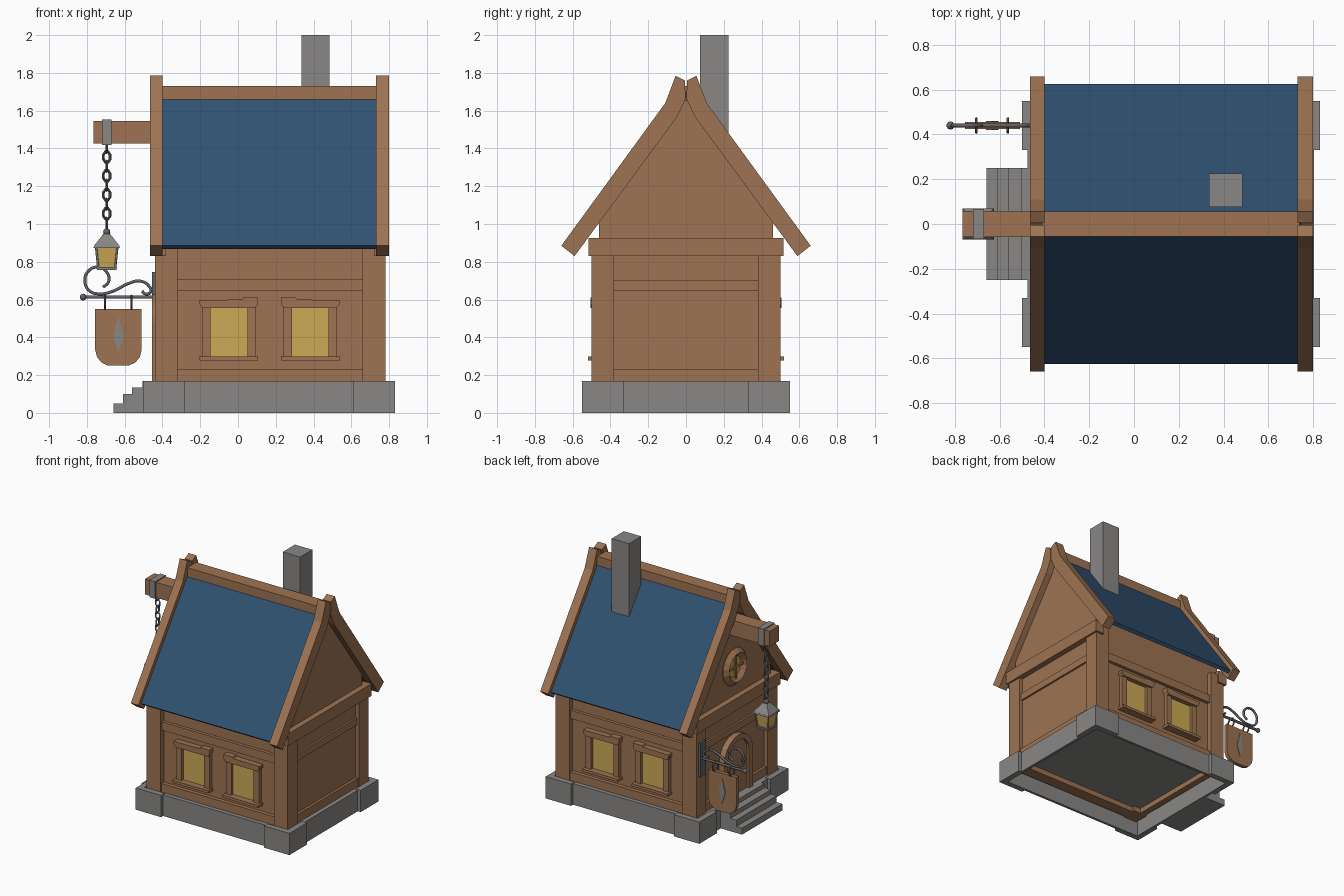
import bpy, bmesh, math
from mathutils import Matrix, Vector

if "Cube" in bpy.data.objects:
    bpy.data.objects.remove(bpy.data.objects["Cube"])


def mat(name, r, g, b):
    m = bpy.data.materials.new(name)
    m.diffuse_color = (r, g, b, 1)
    m.use_nodes = True
    m.node_tree.nodes["Principled BSDF"].inputs["Base Color"].default_value = m.diffuse_color
    return m


WOOD = mat("brown wood", .342, .172, .085)
STONE = mat("grey stone", .25, .242, .238)
BLUE = mat("blue roof", .03, .083, .168)
GLASS = mat("yellow glass", .61, .40, .093)
METAL = mat("dark metal", .12, .124, .135)


def finish(name, bm, material, smooth=False):
    bmesh.ops.recalc_face_normals(bm, faces=bm.faces)
    me = bpy.data.meshes.new(name)
    bm.to_mesh(me)
    bm.free()
    me.materials.append(material)
    ob = bpy.data.objects.new(name, me)
    bpy.context.collection.objects.link(ob)
    for p in me.polygons:
        p.use_smooth = smooth
    return ob


def prism(name, pts, axis, a, b, material):
    """Extrude a 2D profile along x, y or z between a and b."""
    put = {'x': lambda u, v, t: (t, u, v), 'y': lambda u, v, t: (u, t, v),
           'z': lambda u, v, t: (u, v, t)}[axis]
    bm = bmesh.new()
    lo = [bm.verts.new(put(u, v, a)) for u, v in pts]
    hi = [bm.verts.new(put(u, v, b)) for u, v in pts]
    bm.faces.new(lo)
    bm.faces.new(hi)
    for i in range(len(pts)):
        j = (i + 1) % len(pts)
        bm.faces.new((lo[i], lo[j], hi[j], hi[i]))
    return finish(name, bm, material)


def box(name, x0, x1, y0, y1, z0, z1, material):
    return prism(name, [(x0, y0), (x1, y0), (x1, y1), (x0, y1)], 'z', z0, z1, material)


def cone(name, seg, r1, r2, z0, z1, x, y, material):
    bm = bmesh.new()
    bmesh.ops.create_cone(bm, cap_ends=True, segments=seg, radius1=r1, radius2=r2, depth=z1 - z0,
                          matrix=Matrix.Translation((x, y, (z0 + z1) / 2)) @ Matrix.Rotation(math.pi / 4, 4, 'Z'))
    return finish(name, bm, material)


def ball(name, loc, r, material):
    bm = bmesh.new()
    bmesh.ops.create_uvsphere(bm, u_segments=10, v_segments=6, radius=r, matrix=Matrix.Translation(loc))
    return finish(name, bm, material, True)


def ring(name, loc, ru, rv, minor, plane, material, seg=8, sides=5):
    """Torus standing in the xz or yz plane, with radii ru across and rv up."""
    bm = bmesh.new()
    d = Vector((1, 0, 0)) if plane == 'xz' else Vector((0, 1, 0))
    n, up = Vector((0, 1, 0)) if plane == 'xz' else Vector((1, 0, 0)), Vector((0, 0, 1))
    rows = []
    for i in range(seg):
        t = 2 * math.pi * (i + .5) / seg
        out = d * math.cos(t) + up * math.sin(t)
        c = Vector(loc) + d * ru * math.cos(t) + up * rv * math.sin(t)
        rows.append([bm.verts.new(c + minor * (out * math.cos(s) + n * math.sin(s)))
                     for s in (2 * math.pi * k / sides for k in range(sides))])
    for i in range(seg):
        for k in range(sides):
            a, b, k2 = rows[i], rows[(i + 1) % seg], (k + 1) % sides
            bm.faces.new((a[k], a[k2], b[k2], b[k]))
    return finish(name, bm, material)


def tube(name, pts, r, material):
    cu = bpy.data.curves.new(name, 'CURVE')
    cu.dimensions, cu.bevel_depth, cu.bevel_resolution, cu.resolution_u = '3D', r, 1, 6
    cu.use_fill_caps = True
    sp = cu.splines.new('BEZIER')
    sp.bezier_points.add(len(pts) - 1)
    for bp, p in zip(sp.bezier_points, pts):
        bp.co = p
        bp.handle_left_type = bp.handle_right_type = 'AUTO'
    cu.materials.append(material)
    ob = bpy.data.objects.new(name, cu)
    bpy.context.collection.objects.link(ob)
    bpy.ops.object.select_all(action='DESELECT')
    ob.select_set(True)
    bpy.context.view_layer.objects.active = ob
    bpy.ops.object.convert(target='MESH')


# stone foundation: hollow ring, corner blocks, floor and steps
for s, n in ((-1, "front"), (1, "back")):
    box("foundation_" + n, -.475, .805, *sorted((s * .505, s * .525)), 0, .165, STONE)
    for X, d, side in ((-.5, 1, "left"), (.83, -1, "right")):
        Y, t, w = s * .55, .045, .22
        prism(f"corner_stone_{n}_{side}",
              [(X, Y), (X + d * w, Y), (X + d * w, Y - s * t), (X + d * t, Y - s * t),
               (X + d * t, Y - s * w), (X, Y - s * w)], 'z', 0, .17, STONE)
box("foundation_left", -.475, -.455, -.525, .525, 0, .165, STONE)
box("foundation_right", .785, .805, -.525, .525, 0, .165, STONE)
box("floor", -.46, .79, -.51, .51, .15, .164, STONE)
for i, (x, z) in enumerate(((-.66, .05), (-.61, .1), (-.56, .135), (-.505, .168))):
    box(f"step_{i}", x, -.46, -.25, .25, 0, z, STONE)

# wall body with both gables
prism("walls", [(-.46, .16), (.46, .16), (.46, 1.04), (0, 1.66), (-.46, 1.04)], 'x', -.41, .75, WOOD)

# timber frame
for s, n in ((-1, "front"), (1, "back")):
    y = lambda a, b: sorted((s * a, s * b))
    box("post_left_" + n, -.44, -.32, *y(.38, .5), .11, .9, WOOD)
    box("post_right_" + n, .66, .78, *y(.38, .5), .11, .9, WOOD)
    box("sill_beam_" + n, -.33, .67, *y(.40, .49), .11, .23, WOOD)
    box("rail_" + n, -.33, .67, *y(.45, .485), .645, .71, WOOD)
for x0, x1, xr, xt, n in ((-.38, -.43, -.425, -.455, "left"), (.72, .77, .765, .795, "right")):
    x = lambda a, b: sorted((a, b))
    box("sill_beam_" + n, *x(x0, x1), -.39, .39, .11, .23, WOOD)
    box("rail_" + n, *x(x0, xr), -.39, .39, .645, .70, WOOD)
    box("tie_beam_" + n, *x(x0, xt), -.515, .515, .83, .925, WOOD)

# roof slabs, ridge beam and splayed gable boards
for s, n in ((-1, "front"), (1, "back")):
    prism("roof_" + n, [(s * a, b) for a, b in ((.625, .885), (.605, .868), (.0, 1.67), (.0, 1.70), (.04, 1.68))],
          'x', -.41, .74, BLUE)
    board = [(s * a, b) for a, b in ((.66, .885), (.11, 1.64), (.055, 1.785), (.005, 1.76),
                                     (.003, 1.66), (.045, 1.57), (.59, .83))]
    prism("gable_board_left_" + n, board, 'x', -.465, -.40, WOOD)
    prism("gable_board_right_" + n, board, 'x', .73, .80, WOOD)
box("ridge_beam", -.41, .74, -.055, .055, 1.64, 1.73, WOOD)
box("chimney", .335, .485, .075, .225, 1.38, 2.0, STONE)

# windows on the front and back
for s, n in ((-1, "front"), (1, "back")):
    y = lambda a, b: sorted((s * a, s * b))
    for cx, m, side in ((-.048, 1, "left"), (.382, -1, "right")):
        nm = f"window_{n}_{side}_"
        box(nm + "glass", cx - .1, cx + .1, *y(.455, .468), .295, .56, GLASS)
        box(nm + "jamb_a", cx - .143, cx - .097, *y(.455, .49), .295, .57, WOOD)
        box(nm + "jamb_b", cx + .097, cx + .143, *y(.455, .49), .295, .57, WOOD)
        box(nm + "sill", cx - .155, cx + .155, *y(.455, .52), .277, .298, WOOD)
        prism(nm + "lintel", [(cx + m * a, b) for a, b in
                              ((-.14, .555), (-.155, .575), (-.155, .597), (.07, .60), (.075, .61),
                               (.155, .61), (.155, .58), (.14, .555))], 'y', *y(.455, .505), WOOD)


# arched door in the left wall
def arch(w, spring, top):
    arc = [(w * math.cos(math.pi * k / 10), spring + (top - spring) * math.sin(math.pi * k / 10)) for k in range(11)]
    return [(w, .165)] + arc + [(-w, .165)]


outer, inner = arch(.175, .47, .63), arch(.13, .47, .59)
prism("door_frame", outer + inner[::-1], 'x', -.455, -.40, WOOD)
prism("door", inner, 'x', -.435, -.40, WOOD)
ring("door_handle", (-.44, -.085, .4), .018, .018, .005, 'yz', METAL)

# round gable window with cross bars
ring("round_window_frame", (-.42, 0, 1.155), .112, .112, .033, 'yz', WOOD, 16, 4)
prism("round_window_glass", [(.1 * math.cos(k * math.pi / 8), 1.155 + .1 * math.sin(k * math.pi / 8))
                             for k in range(16)], 'x', -.42, -.405, GLASS)
box("round_window_bar_upright", -.435, -.41, -.009, .009, 1.06, 1.25, WOOD)
box("round_window_bar_level", -.435, -.41, -.095, .095, 1.146, 1.164, WOOD)

# lantern beam, strap and chain
LX = -.695
box("lantern_beam", -.765, -.40, -.058, .058, 1.425, 1.545, WOOD)
box("beam_strap", LX - .025, LX + .025, -.066, .066, 1.418, 1.552, STONE)
for i in range(9):
    ring(f"chain_link_{i}", (LX, 0, 1.405 - i * .05), .019, .031, .0075, 'yz' if i % 2 == 0 else 'xz', METAL, 8, 4)

# lantern
q = math.sqrt(2)
ball("lantern_knob", (LX, 0, .957), .02, METAL)
cone("lantern_cap", 4, .067 * q, .018 * q, .885, .948, LX, 0, STONE)
cone("lantern_eave", 4, .07 * q, .067 * q, .872, .886, LX, 0, STONE)
cone("lantern_glass", 4, .044 * q, .056 * q, .77, .875, LX, 0, GLASS)
cone("lantern_base", 4, .052 * q, .054 * q, .757, .772, LX, 0, STONE)
for a in (-1, 1):
    for b in (-1, 1):
        tube(f"lantern_edge_{a}_{b}", [(LX + a * .045, b * .045, .765), (LX + a * .057, b * .057, .88)], .006, STONE)

# sign bracket with scroll
SY = .44
box("bracket_plate", -.456, -.435, SY - .035, SY + .035, .48, .745, METAL)
tube("bracket_rod", [(-.815, SY, .613), (-.44, SY, .613)], .010, METAL)
ball("bracket_tip", (-.82, SY, .613), .018, METAL)
scroll = [(-.715, .665), (-.685, .695), (-.695, .745), (-.745, .772), (-.797, .745), (-.81, .69), (-.785, .645),
          (-.73, .63), (-.66, .645), (-.58, .685), (-.52, .698), (-.47, .67), (-.463, .64), (-.49, .63), (-.508, .645)]
tube("bracket_scroll", [(a, SY, b) for a, b in scroll], .009, METAL)

# hanging sign with plain diamond inlay
for i, x in enumerate((-.705, -.563)):
    ring(f"sign_ring_{i}", (x, SY, .583), .033, .038, .006, 'yz', METAL, 10, 5)
half = [(.123, .55), (.123, .335), (.113, .295), (.09, .267), (.055, .25)]
prism("sign_board", [(-.633 + a, b) for a, b in half] + [(-.633 - a, b) for a, b in half[::-1]],
      'y', SY - .015, SY + .015, WOOD)
prism("sign_inlay", [(-.633, .32), (-.605, .405), (-.633, .51), (-.661, .405)], 'y', SY - .0195, SY + .0195, STONE)
